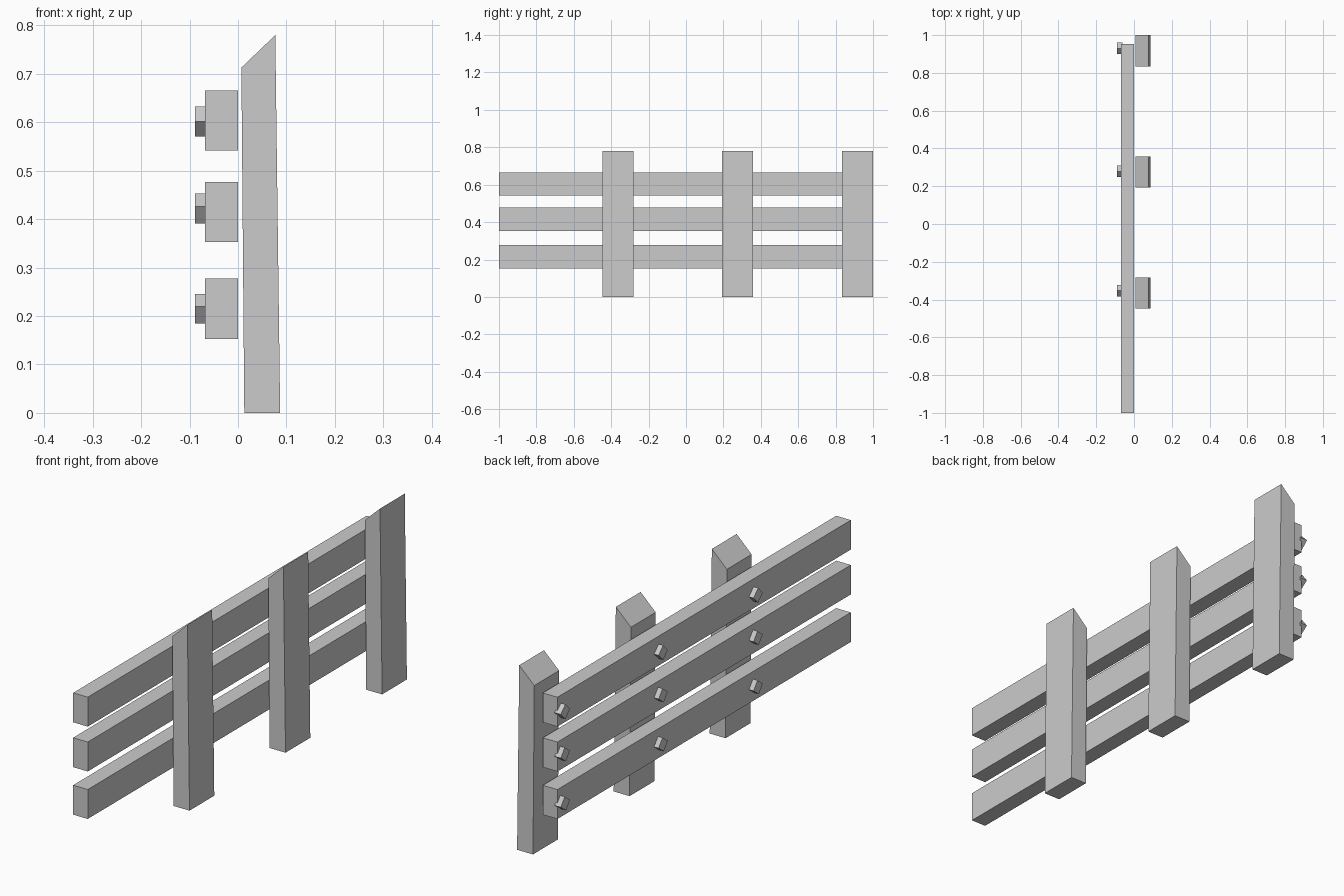
import bpy
import bmesh
import math
from mathutils import Matrix

if "Cube" in bpy.data.objects:
    bpy.data.objects.remove(bpy.data.objects["Cube"])


def make_object(name, bm):
    bmesh.ops.recalc_face_normals(bm, faces=bm.faces)
    mesh = bpy.data.meshes.new(name)
    bm.to_mesh(mesh)
    bm.free()
    obj = bpy.data.objects.new(name, mesh)
    bpy.context.collection.objects.link(obj)
    return obj


def box(name, lo, hi, angle=0.0):
    """Box between two corners, turned about its own x axis."""
    size = [b - a for a, b in zip(lo, hi)]
    centre = [(a + b) / 2 for a, b in zip(lo, hi)]
    bm = bmesh.new()
    matrix = (Matrix.Translation(centre) @ Matrix.Rotation(angle, 4, 'X')
              @ Matrix.Diagonal((*size, 1)))
    bmesh.ops.create_cube(bm, size=1, matrix=matrix)
    return make_object(name, bm)


def extrude_profile(name, profile, y0, y1):
    """Extrude an (x, z) profile along y."""
    bm = bmesh.new()
    face = bm.faces.new([bm.verts.new((x, y0, z)) for x, z in profile])
    out = bmesh.ops.extrude_face_region(bm, geom=[face])
    verts = [v for v in out["geom"] if isinstance(v, bmesh.types.BMVert)]
    bmesh.ops.translate(bm, verts=verts, vec=(0, y1 - y0, 0))
    return make_object(name, bm)


# Horizontal rails
for i, z in enumerate((0.153, 0.353, 0.542)):
    box(f"rail_{i + 1}", (-0.068, -1.0, z), (0.0, 0.953, z + 0.124))

# Posts, slightly tapered with a slanted top
post_profile = [(0.013, 0), (0.087, 0), (0.077, 0.78), (0.007, 0.713)]
for i, y in enumerate((-0.447, 0.192, 0.835)):
    extrude_profile(f"post_{i + 1}", post_profile, y, y + 0.165)

# Square bolt heads on the back of the rails
half = 0.0218
for i, y in enumerate((-0.353, 0.279, 0.93)):
    for j, (z, angle) in enumerate(((0.215, 37), (0.422, 37), (0.602, 45))):
        box(f"bolt_{i + 1}_{j + 1}", (-0.089, y - half, z - half),
            (-0.06, y + half, z + half), math.radians(angle))
